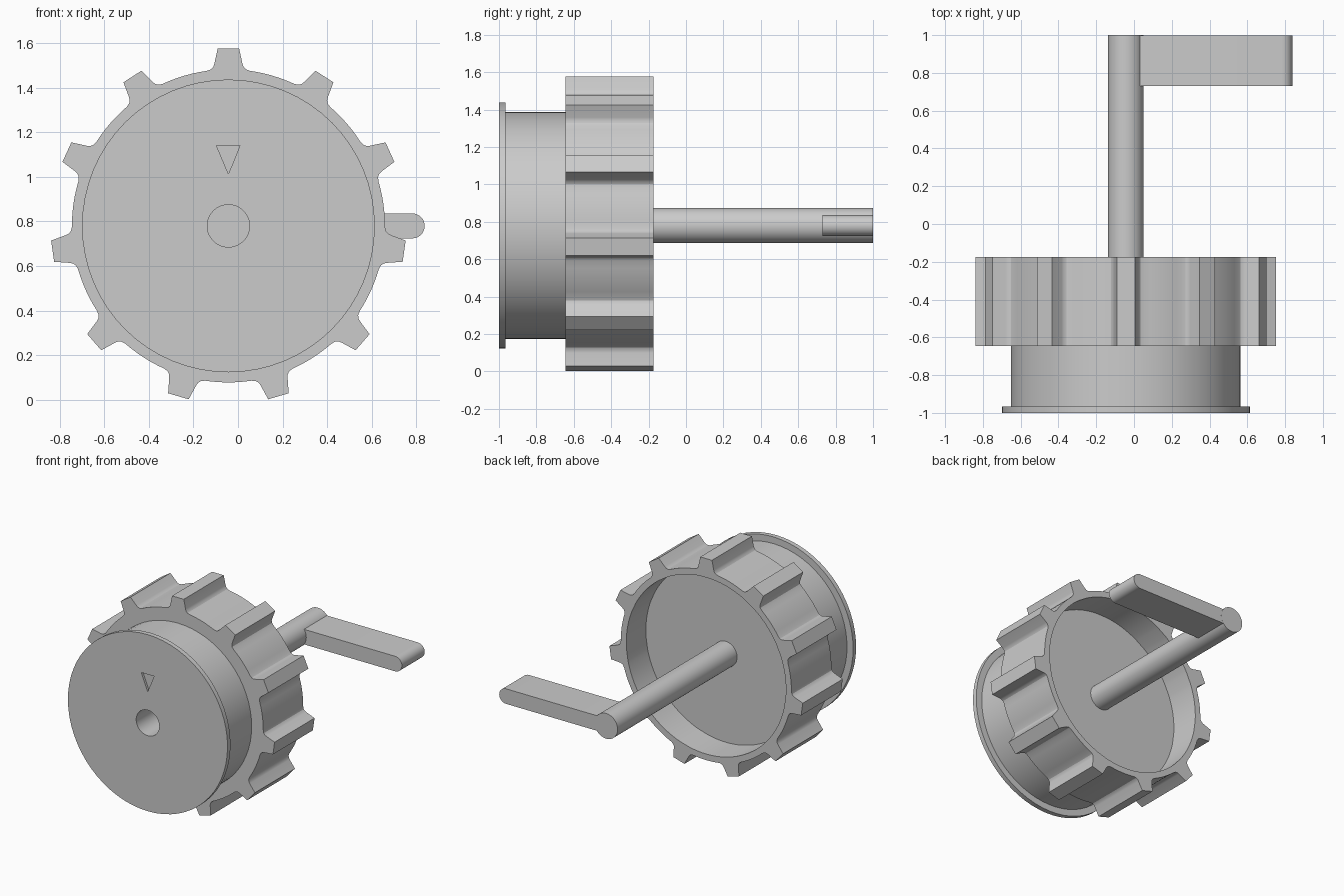
import bpy, bmesh, math
from math import sin, cos, pi, radians

if "Cube" in bpy.data.objects:
    bpy.data.objects.remove(bpy.data.objects["Cube"])

CX, CZ = -0.043, 0.78      # shared axis of knob and shaft


def loft(name, rings):
    """Skin matching closed rings of (x, y, z), capping both ends."""
    bm = bmesh.new()
    loops = [[bm.verts.new(p) for p in ring] for ring in rings]
    n = len(loops[0])
    for a, b in zip(loops, loops[1:]):
        for i in range(n):
            j = (i + 1) % n
            bm.faces.new((a[i], a[j], b[j], b[i]))
    bm.faces.new(loops[0])
    bm.faces.new(loops[-1])
    bmesh.ops.recalc_face_normals(bm, faces=bm.faces[:])
    me = bpy.data.meshes.new(name)
    bm.to_mesh(me)
    bm.free()
    ob = bpy.data.objects.new(name, me)
    bpy.context.collection.objects.link(ob)
    return ob


def circle(r, y, n=64):
    return [(CX + r * sin(2 * pi * i / n), y, CZ + r * cos(2 * pi * i / n)) for i in range(n)]


def smooth(ob):
    bpy.ops.object.select_all(action='DESELECT')
    bpy.context.view_layer.objects.active = ob
    ob.select_set(True)
    bpy.ops.object.shade_smooth_by_angle(angle=radians(25))


def cut(ob, cutter):
    cutter.hide_render = True
    mod = ob.modifiers.new("cut", 'BOOLEAN')
    mod.object, mod.operation, mod.solver = cutter, 'DIFFERENCE', 'EXACT'
    bpy.context.view_layer.objects.active = ob
    bpy.ops.object.modifier_apply(modifier=mod.name)
    bpy.data.objects.remove(cutter)


# Drum with front flange, shaft socket and pointer mark
drum = loft("drum", [circle(0.657, -1), circle(0.657, -0.965), circle(0.607, -0.965),
                     circle(0.607, -0.6)])
cut(drum, loft("socket_cutter", [circle(0.095, -1.1), circle(0.095, -0.64)]))
mark = [(-0.097, 1.141), (0.009, 1.141), (CX, 1.013)]
cut(drum, loft("mark_cutter", [[(x, y, z) for x, z in mark] for y in (-1.1, -0.982)]))
smooth(drum)

# Grip ring: eleven filleted teeth, hollow at the back
TEETH = 11
half = [(0.048, 0.797), (0.063, 0.728), (0.068, 0.714), (0.078, 0.703), (0.096, 0.696)]
tooth = [(-x, r) for x, r in reversed(half)] + half
start = math.atan2(0.096, 0.696)
gap = 2 * pi / TEETH - 2 * start
tooth += [(0.7025 * sin(start + gap * k / 6), 0.7025 * cos(start + gap * k / 6)) for k in range(1, 6)]
outline = []
for t in range(TEETH):
    a = 2 * pi * t / TEETH
    outline += [(x * cos(a) + z * sin(a), z * cos(a) - x * sin(a)) for x, z in tooth]


def outer(y):
    return [(CX + x, y, CZ + z) for x, z in outline]


def inner(r, y):
    return [(CX + r * x / math.hypot(x, z), y, CZ + r * z / math.hypot(x, z)) for x, z in outline]


grip = loft("grip_ring", [inner(0.55, -0.645), outer(-0.645), outer(-0.175),
                          inner(0.657, -0.175), inner(0.657, -0.405)])
smooth(grip)

# Shaft
smooth(loft("shaft", [circle(0.094, -0.44, 48), circle(0.094, 1, 48)]))

# Crank handle with rounded tip
R = 0.056
side = [(CX, -R)] + [(0.782 + R * sin(pi * k / 16), -R * cos(pi * k / 16)) for k in range(17)] + [(CX, R)]
smooth(loft("crank_handle", [[(x, y, CZ + z) for x, z in side] for y in (0.73, 0.999)]))
